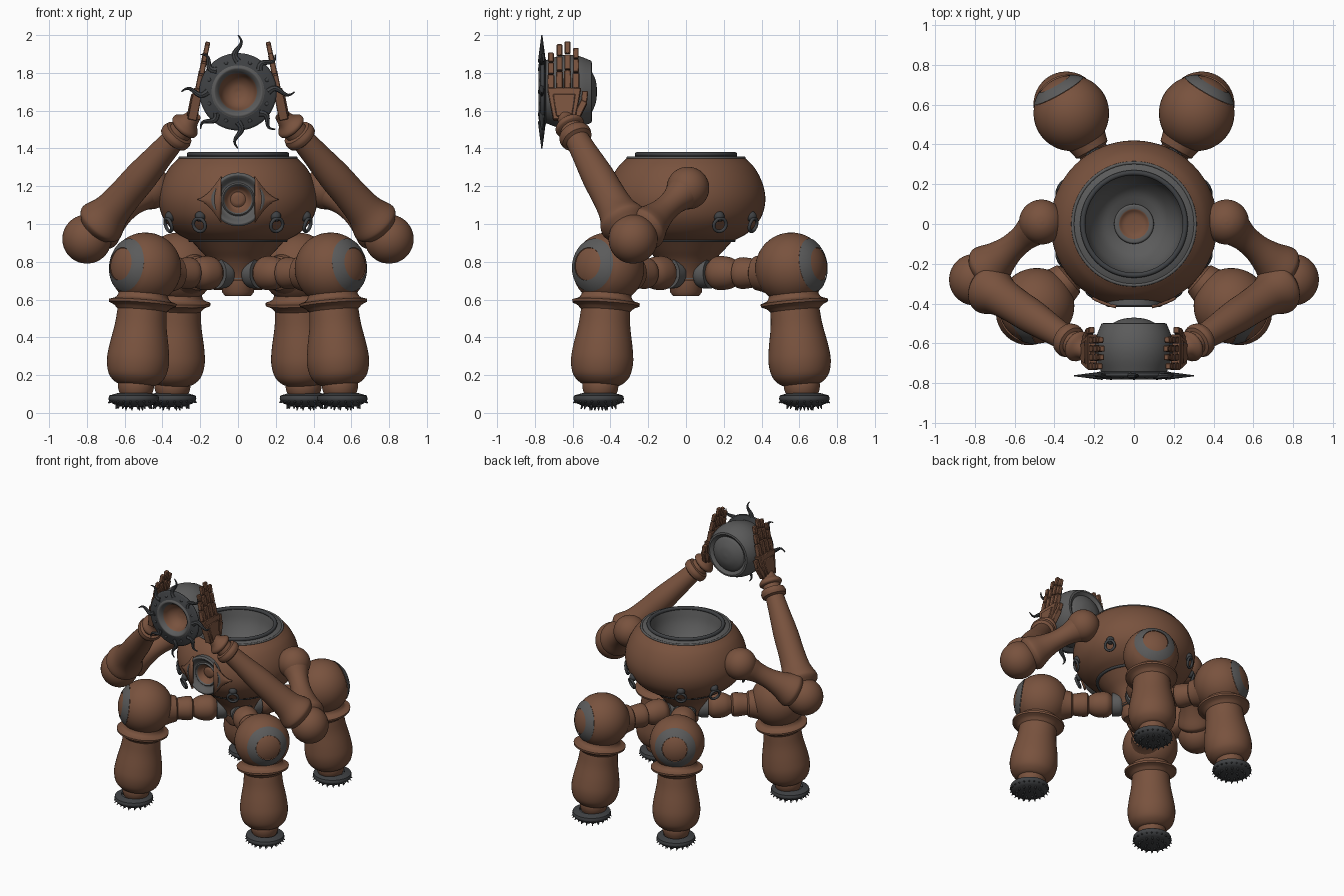
import bpy, bmesh, math
from math import sin, cos, radians, pi, tau
from mathutils import Vector, Matrix

cube = bpy.data.objects.get("Cube")
if cube:
    bpy.data.objects.remove(cube)


def material(name, rgb):
    m = bpy.data.materials.new(name)
    m.use_nodes = True
    m.diffuse_color = (*rgb, 1)
    m.node_tree.nodes["Principled BSDF"].inputs["Base Color"].default_value = (*rgb, 1)
    return m


BROWN = material("copper_brown", (0.19, 0.085, 0.048))
GREY = material("iron_grey", (0.105, 0.105, 0.105))
DARK = material("dark_iron", (0.05, 0.053, 0.057))


def finish(bm, name, mats, recalc=True):
    if recalc:
        bmesh.ops.recalc_face_normals(bm, faces=bm.faces)
    me = bpy.data.meshes.new(name)
    bm.to_mesh(me)
    bm.free()
    for m in mats:
        me.materials.append(m)
    ob = bpy.data.objects.new(name, me)
    bpy.context.collection.objects.link(ob)
    return ob


def aim(p, axis):
    """Matrix placing local z along axis, with its origin at p."""
    return Matrix.Translation(p) @ Vector(axis).to_track_quat('Z', 'Y').to_matrix().to_4x4()


def spline(pts, steps=4):
    """Smooth curve through (radius, height) points."""
    pts = [Vector(p) for p in pts]
    if len(pts) == 2:
        return pts
    ext = [2 * pts[0] - pts[1]] + pts + [2 * pts[-1] - pts[-2]]
    out = []
    for a, b, c, d in zip(ext, ext[1:], ext[2:], ext[3:]):
        for k in range(steps):
            t = k / steps
            out.append(0.5 * (2 * b + (c - a) * t + (2 * a - 5 * b + 4 * c - d) * t**2
                              + (3 * b - a - 3 * c + d) * t**3))
    return out + [pts[-1]]


def lathe(name, p, axis, *sections, segs=40):
    """Spin sections of (material, profile points) around an axis."""
    bm = bmesh.new()
    mats = []
    for mat, pts in sections:
        if mat not in mats:
            mats.append(mat)
        rings = [[bm.verts.new((max(r, 0) * cos(tau * i / segs), max(r, 0) * sin(tau * i / segs), h))
                  for i in range(segs)] for r, h in spline(pts)]
        for lo, hi in zip(rings, rings[1:]):
            for i in range(segs):
                j = (i + 1) % segs
                f = bm.faces.new((lo[i], lo[j], hi[j], hi[i]))
                f.material_index = mats.index(mat)
    bmesh.ops.remove_doubles(bm, verts=bm.verts, dist=1e-5)
    bm.transform(aim(p, axis))
    return finish(bm, name, mats)


def arc(r, a, b, n=8):
    """Profile of a ball between two angles from its pole, in degrees."""
    return [(r * sin(radians(a + (b - a) * i / n)), r * cos(radians(a + (b - a) * i / n)))
            for i in range(n + 1)]


def ring(name, p, axis, major, minor, mat, segs=40):
    circle = [(major + minor * cos(tau * i / 8), minor * sin(tau * i / 8)) for i in range(9)]
    return lathe(name, p, axis, (mat, circle), segs=segs)


def ball(name, p, r, mat):
    return lathe(name, p, (0, 0, 1), (mat, arc(r, 0, 180, 10)))


UP = (0, 0, 1)
FRONT = (0, -1, 0)

# Body: round pot with an open bowl
body = lathe("body", (0, 0, 0), UP,
             (BROWN, [(0, .91), (.25, .91)]),
             (BROWN, [(.25, .91), (.33, .955), (.395, 1.03), (.42, 1.12), (.407, 1.21), (.365, 1.295), (.31, 1.352)]),
             (GREY, [(.31, 1.352), (.25, 1.362)]),
             (GREY, [(.25, 1.362), (.225, 1.27), (.17, 1.19), (.1, 1.15)]),
             (GREY, [(.1, 1.15), (.095, 1.165), (.075, 1.165)]),
             (BROWN, [(.075, 1.165), (.05, 1.15), (0, 1.145)]), segs=64)
cutter = lathe("porthole_cutter", (0, -.33, 1.13), FRONT,
               (GREY, [(0, 0), (.132, 0)]), (GREY, [(.132, 0), (.132, .2)]), (GREY, [(.132, .2), (0, .2)]))
cutter.hide_render = True
cut = body.modifiers.new("porthole", 'BOOLEAN')
cut.operation, cut.object, cut.solver = 'DIFFERENCE', cutter, 'EXACT'
bpy.context.view_layer.objects.active = body
bpy.ops.object.modifier_apply(modifier="porthole")
bpy.data.objects.remove(cutter)

ring("bowl_rim", (0, 0, 1.368), UP, .258, .013, DARK, 64)
ring("rim_band", (0, 0, 1.35), UP, .308, .008, GREY, 64)
ring("belt", (0, 0, .915), UP, .252, .011, DARK, 64)

# Porthole with funnel and pointed side wings
lathe("porthole", (0, -.34, 1.13), FRONT,
      (GREY, [(.142, .0), (.142, .07)]), (GREY, [(.142, .07), (.13, .078), (.118, .07)]),
      (GREY, [(.118, .07), (.1, .05), (.088, .045)]), (GREY, [(.088, .045), (.08, .055), (.072, .045)]),
      (BROWN, [(.072, .045), (.055, .02), (.04, .01)]), (BROWN, [(.04, .01), (.025, .018), (0, .02)]))
for s in (-1, 1):
    bm = bmesh.new()
    rows = []
    for i in range(9):
        t = i / 8
        x, h = .09 + .12 * t, .12 * (1 - t)**1.6 + .002
        y = -math.sqrt(.422**2 - x * x) - .004
        rows.append([bm.verts.new((s * x, y, 1.13 + k * h)) for k in (-1, 0, 1)])
    for a, b in zip(rows, rows[1:]):
        for k in (0, 1):
            bm.faces.new((a[k], b[k], b[k + 1], a[k + 1]))
    wing = finish(bm, "porthole_wing", [BROWN])
    wing.modifiers.new("thickness", 'SOLIDIFY').thickness = .016
    wing.modifiers["thickness"].offset = 0

# Hanging rings round the body
for s in (-1, 1):
    for deg in (30, 64, 116, 150):
        out = Vector((s * sin(radians(deg)), -cos(radians(deg)), 0))
        ball("ring_boss", out * .4 + Vector((0, 0, 1.04)), .028, DARK)
        ring("hanging_ring", out * .41 + Vector((0, 0, .995)), out + Vector((0, 0, -.3)), .036, .009, DARK, 20)

# Neck and hub under the body
lathe("neck", (0, 0, 0), UP, (BROWN, [(.245, .91), (.2, .86), (.155, .81), (.12, .75), (.1, .7)]))
lathe("hub", (0, 0, 0), UP, (BROWN, [(0, .62), (.07, .62)]), (BROWN, [(.07, .62), (.085, .64)]),
      (BROWN, [(.085, .64), (.088, .7)]), (GREY, [(.088, .7), (.105, .71)]), (GREY, [(.105, .71), (.105, .78)]))


def foot(p):
    """Dark pad studded with spikes."""
    ob = lathe("foot", p, UP, (DARK, [(0, .03), (.07, .034), (.115, .05)]),
               (DARK, [(.115, .05), (.133, .07), (.13, .092)]), (DARK, [(.13, .092), (.085, .105)]))
    bm = bmesh.new()
    bm.from_mesh(ob.data)
    for n, r, z, slope in ((22, .124, .062, .8), (14, .09, .035, 3), (7, .045, .028, 9)):
        for i in range(n):
            d = Vector((cos(tau * i / n), sin(tau * i / n), 0))
            at = p + d * r + Vector((0, 0, z))
            bmesh.ops.create_cone(bm, cap_ends=True, segments=6, radius1=.012, radius2=.002,
                                  depth=.032, matrix=aim(at, d + Vector((0, 0, -slope))))
    bm.to_mesh(ob.data)
    bm.free()


# Four legs: connector, hip ball with painted cap, shin, ankle, foot
for s in (-1, 1):
    for deg in (-40, 60.5):
        d = Vector((s * cos(radians(deg)), sin(radians(deg)), 0))
        hip, toe = d * .64 + Vector((0, 0, .765)), d * .72
        lathe("hip_connector", (0, 0, .74), d,
              (GREY, [(.07, .08), (.08, .1), (.082, .15)]), (GREY, [(.082, .15), (.06, .15)]),
              (BROWN, [(.06, .15), (.085, .18), (.09, .22), (.082, .27), (.06, .31)]),
              (BROWN, [(.06, .31), (.08, .32)]), (BROWN, [(.08, .32), (.084, .35), (.075, .42)]),
              (BROWN, [(.075, .42), (.09, .43)]), (BROWN, [(.09, .43), (.1, .47), (.11, .5)]))
        lathe("hip_ball", hip, d + Vector((0, 0, .14)), (BROWN, arc(.19, 0, 27)),
              (GREY, arc(.193, 27, 47)), (BROWN, arc(.19, 47, 180, 12)))
        lathe("shin", toe, hip - toe,
              (BROWN, [(.08, .145), (.115, .16), (.15, .2), (.165, .27), (.158, .35), (.138, .46), (.13, .545)]),
              (BROWN, [(.13, .545), (.15, .565), (.178, .578)]), (BROWN, [(.178, .578), (.18, .592)]),
              (BROWN, [(.18, .592), (.14, .61), (.125, .66)]))
        lathe("ankle", toe, hip - toe, (BROWN, [(.08, .09), (.092, .12), (.095, .15), (.085, .18)]))
        foot(toe)


def hand(s):
    """Palm, four jointed fingers and a thumb."""
    bm = bmesh.new()

    def block(x, y, z, sx, sy, sz, tilt=0, taper=1):
        m = Matrix.Translation((x, y, z)) @ Matrix.Rotation(tilt, 4, 'X') @ Matrix.Diagonal((sx, sy, sz, 1))
        vs = bmesh.ops.create_cube(bm, size=1)["verts"]
        for v in vs:
            if v.co.z < 0:
                v.co.y *= taper
        bmesh.ops.transform(bm, matrix=m, verts=vs)

    block(0, 0, .06, .05, .18, .17, taper=.65)
    block(s * .022, 0, .05, .02, .12, .12, taper=.7)
    for y, length in ((-.07, .2), (-.025, .245), (.018, .26), (.062, .225)):
        z = .14
        for k, part in enumerate((.4, .33, .27)):
            part *= length
            block(0, y, z + part / 2, .034 - .004 * k, .036 - .003 * k, part - .005)
            z += part
    block(0, .085, .03, .036, .036, .1, -.45)
    block(0, .108, .1, .03, .032, .06, -.1)
    bm.transform(Matrix.Translation((s * .238, -.645, 1.575)) @ Matrix.Rotation(-s * .2, 4, 'Y'))
    ob = finish(bm, "hand", [BROWN])
    bev = ob.modifiers.new("soft_edges", 'BEVEL')
    bev.width, bev.segments = .004, 1


# Arms raised to hold the orb
for s in (-1, 1):
    shoulder, elbow = Vector((s * .465, .01, 1.19)), Vector((s * .8, -.28, .92))
    wrist = Vector((s * .235, -.645, 1.57))
    ball("shoulder_ball", shoulder, .113, BROWN)
    ball("elbow_ball", elbow, .13, BROWN)
    lathe("upper_arm", shoulder, elbow - shoulder,
          (BROWN, [(.09, .06), (.07, .14), (.07, .23), (.09, .32), (.117, .39), (.12, .42), (.1, .45)]))
    lathe("forearm", elbow, wrist - elbow,
          (BROWN, [(.1, .08), (.125, .11), (.127, .14), (.1, .22), (.09, .34), (.086, .48), (.072, .64), (.064, .75)]),
          (BROWN, [(.064, .75), (.083, .76)]), (BROWN, [(.083, .76), (.088, .785), (.08, .81)]),
          (BROWN, [(.08, .81), (.062, .815)]), (BROWN, [(.062, .815), (.06, .84)]),
          (BROWN, [(.06, .84), (.077, .85), (.077, .87), (.05, .9), (.035, .95)]))
    hand(s)

# Orb with a domed back and an open funnel front
ORB = Vector((0, -.62, 1.7))
lathe("orb", ORB, FRONT,
      (GREY, [(0, -.15), (.06, -.142), (.11, -.12), (.128, -.105)]), (GREY, [(.128, -.105), (.15, -.122)]),
      (GREY, [(.15, -.122), (.163, -.12)]),
      (GREY, [(.163, -.12), (.187, -.06), (.196, 0), (.188, .06), (.165, .125)]), segs=48)
lathe("orb_face", ORB, FRONT,
      (DARK, [(.165, .12), (.2, .13)]), (DARK, [(.2, .13), (.205, .14), (.195, .15)]),
      (DARK, [(.195, .15), (.14, .155)]), (GREY, [(.14, .155), (.125, .162), (.11, .15)]),
      (GREY, [(.11, .15), (.1, .135)]), (BROWN, [(.1, .135), (.08, .09), (.045, .06), (0, .05)]), segs=48)

# Wavy rays and studs around the orb face
for i in range(8):
    a = tau * i / 8
    d, side = Vector((cos(a), 0, sin(a))), Vector((-sin(a), 0, cos(a)))
    mid = ORB + Vector((0, -.143, 0))
    ball("ray_stud", mid + .165 * (cos(a + .39) * Vector((1, 0, 0)) + sin(a + .39) * Vector(UP)), .014, DARK)
    reach = .3 if i % 2 == 0 else .28
    cu = bpy.data.curves.new("ray", 'CURVE')
    cu.dimensions, cu.bevel_depth, cu.bevel_resolution, cu.use_fill_caps = '3D', .02, 2, True
    sp = cu.splines.new('POLY')
    sp.points.add(12)
    for k, pt in enumerate(sp.points):
        t = k / 12
        pt.co = (*(mid + d * (.16 + (reach - .16) * t) + side * .018 * sin(t * 2 * pi)), 1)
        pt.radius = 1.05 - .9 * t
    cu.materials.append(DARK)
    ray = bpy.data.objects.new("ray", cu)
    bpy.context.collection.objects.link(ray)
    bpy.ops.object.select_all(action='DESELECT')
    ray.select_set(True)
    bpy.context.view_layer.objects.active = ray
    bpy.ops.object.convert(target='MESH')

# Smooth shading with crisp edges
bpy.ops.object.select_all(action='SELECT')
bpy.context.view_layer.objects.active = body
bpy.ops.object.shade_smooth_by_angle(angle=radians(38))
